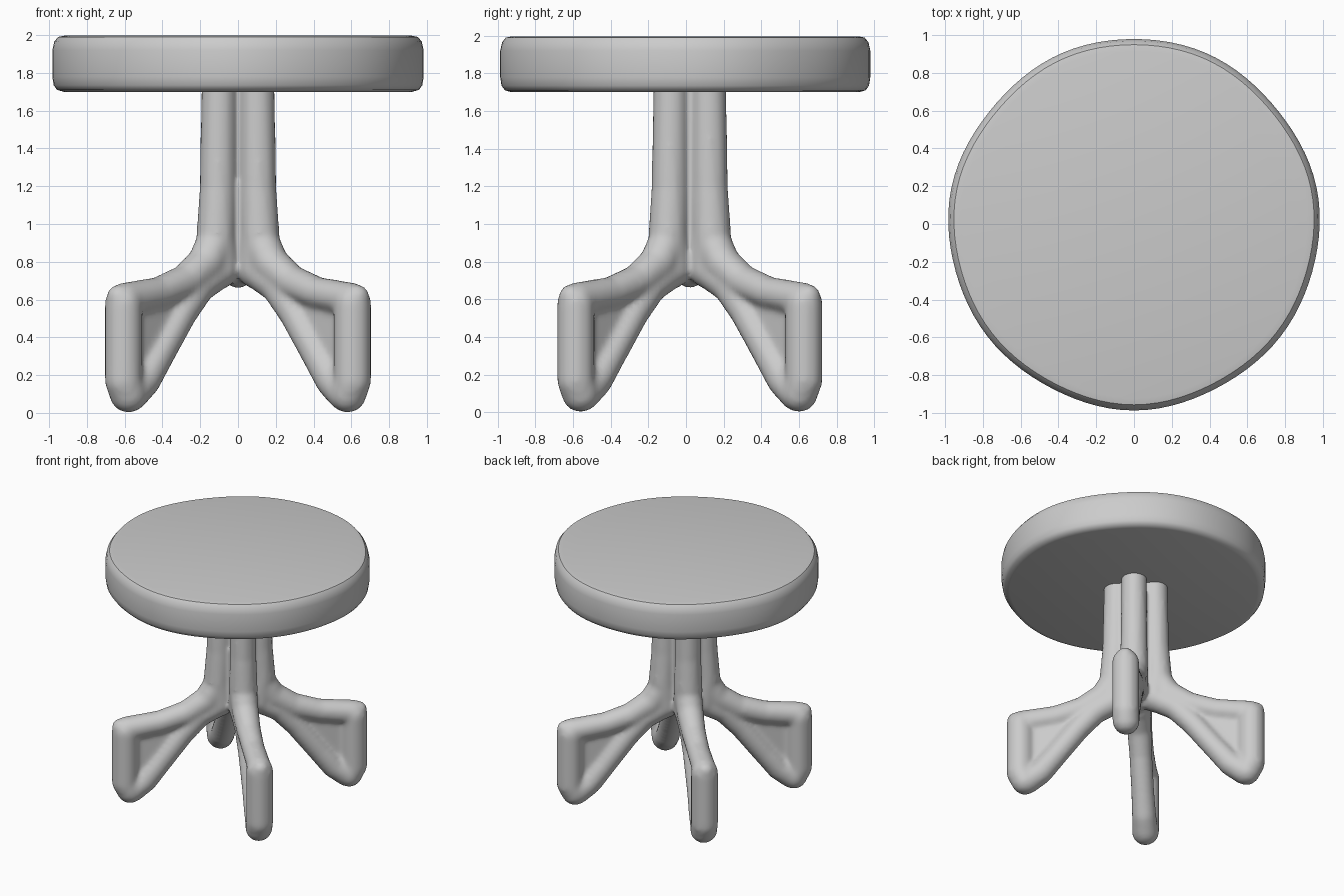
import bpy, bmesh, math
from mathutils import Vector

if "Cube" in bpy.data.objects:
    bpy.data.objects.remove(bpy.data.objects["Cube"])


def add_object(name, bm):
    bmesh.ops.recalc_face_normals(bm, faces=bm.faces)
    mesh = bpy.data.meshes.new(name)
    bm.to_mesh(mesh)
    bm.free()
    ob = bpy.data.objects.new(name, mesh)
    bpy.context.collection.objects.link(ob)
    return ob


def hull(target, balls):
    """Add the convex hull of several balls (centre, radius) to target."""
    bm = bmesh.new()
    for centre, radius in balls:
        ball = bmesh.ops.create_icosphere(bm, subdivisions=3, radius=radius)
        bmesh.ops.translate(bm, verts=ball["verts"], vec=centre)
    points = [v.co.copy() for v in bm.verts]
    bm.clear()
    for p in points:
        bm.verts.new(p)
    bmesh.ops.convex_hull(bm, input=bm.verts)
    loose = [v for v in bm.verts if not v.link_faces]
    bmesh.ops.delete(bm, geom=loose, context="VERTS")
    part = bpy.data.meshes.new("part")
    bm.to_mesh(part)
    bm.free()
    target.from_mesh(part)
    bpy.data.meshes.remove(part)


# Round top: slightly uneven disc with rounded rims
N = 96
rim = [(0.925, 1.70), (0.96, 1.71), (0.978, 1.735), (0.985, 1.78),
       (0.985, 1.92), (0.975, 1.965), (0.955, 1.99), (0.92, 1.997)]
bm = bmesh.new()
rings = []
for r, z in rim:
    ring = []
    for i in range(N):
        a = 2 * math.pi * i / N
        k = r * (0.993 + 0.005 * math.cos(4 * a) + 0.004 * math.sin(7 * a))
        ring.append(bm.verts.new((k * math.cos(a), k * math.sin(a), z)))
    rings.append(ring)
for lo, hi in zip(rings, rings[1:]):
    for i in range(N):
        j = (i + 1) % N
        bm.faces.new((lo[i], lo[j], hi[j], hi[i]))
bm.faces.new(rings[0][::-1])
bm.faces.new(rings[-1])
top = add_object("round_top", bm)

# Leg paths on the diagonals: (distance along x and y, height, radius)
column = [(0.10, 1.78, 0.093), (0.105, 1.2, 0.098), (0.115, 0.95, 0.105),
          (0.10, 0.76, 0.105)]
arm = [(0.115, 0.92, 0.10), (0.17, 0.79, 0.10), (0.28, 0.695, 0.09),
       (0.42, 0.635, 0.085), (0.60, 0.60, 0.09)]
post = [(0.605, 0.58, 0.10), (0.605, 0.17, 0.10), (0.58, 0.10, 0.10)]
post_cap = [(0.57, 0.62, 0.07), (0.63, 0.615, 0.065)]
brace = [(0.10, 0.76, 0.10), (0.21, 0.67, 0.09), (0.30, 0.53, 0.085),
         (0.42, 0.31, 0.085), (0.50, 0.17, 0.09), (0.57, 0.10, 0.095)]
web = [(0.25, 0.68, 0.035), (0.60, 0.60, 0.035), (0.58, 0.14, 0.035),
       (0.42, 0.33, 0.035)]

# Four legs with clustered columns, arms, feet, braces and thin webs
bm = bmesh.new()
for sx in (-1, 1):
    for sy in (-1, 1):
        def place(p):
            return Vector((sx * p[0], sy * p[0] + 0.02, p[1])), p[2]
        for path in (column, arm, post, post_cap, brace):
            for a, b in zip(path, path[1:]):
                hull(bm, [place(a), place(b)])
        hull(bm, [place(p) for p in web])
# Core between the columns
hull(bm, [(Vector((0, 0.02, 1.74)), 0.06), (Vector((0, 0.02, 0.75)), 0.09)])
legs = add_object("legs", bm)
remesh = legs.modifiers.new("Blend", "REMESH")
remesh.mode = "VOXEL"
remesh.voxel_size = 0.018
smooth = legs.modifiers.new("Soften", "SMOOTH")
smooth.factor = 0.5
smooth.iterations = 6

# Smooth shading
remesh.use_smooth_shade = True
bpy.ops.object.select_all(action="DESELECT")
top.select_set(True)
bpy.context.view_layer.objects.active = top
bpy.ops.object.shade_smooth_by_angle(angle=math.radians(40))
